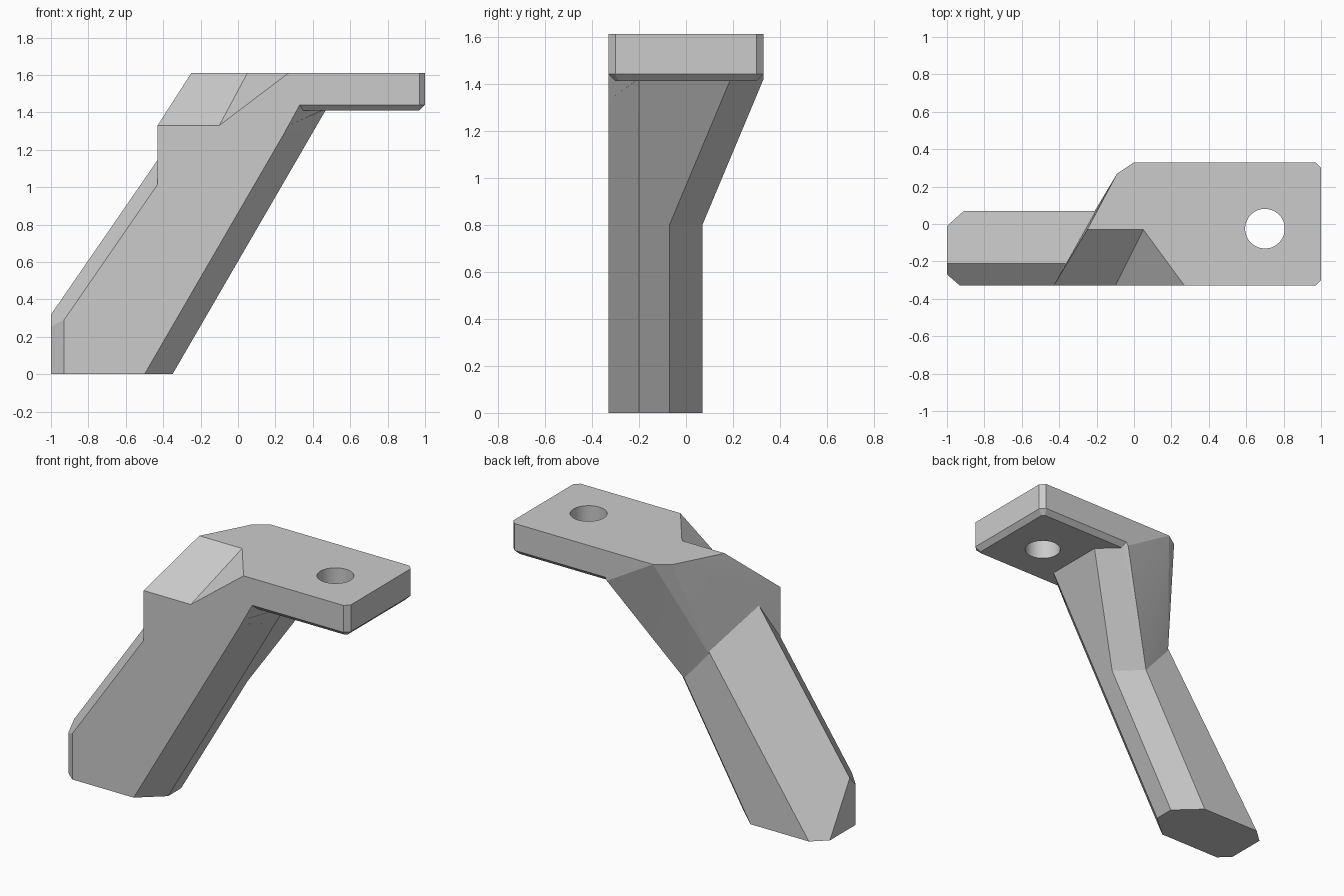
import bpy, bmesh
from mathutils import Vector

cube = bpy.data.objects.get("Cube")
if cube:
    bpy.data.objects.remove(cube, do_unlink=True)

GREY = (0.6, 0.6, 0.6, 1.0)
grey = bpy.data.materials.new("plain_grey")
grey.use_nodes = True
grey.diffuse_color = GREY
grey.node_tree.nodes["Principled BSDF"].inputs["Base Color"].default_value = GREY

FRONT, BACK, TOP = -0.33, 0.33, 1.61


def hull(bm):
    """Replace the contents by their convex hull with merged flat faces."""
    bmesh.ops.delete(bm, geom=bm.edges[:] + bm.faces[:], context='EDGES_FACES') if bm.edges else None
    res = bmesh.ops.convex_hull(bm, input=bm.verts[:])
    loose = [v for v in bm.verts if not v.link_faces]
    bmesh.ops.delete(bm, geom=loose, context='VERTS')
    bmesh.ops.dissolve_limit(bm, angle_limit=0.01, verts=bm.verts[:], edges=bm.edges[:])
    bmesh.ops.recalc_face_normals(bm, faces=bm.faces[:])


def solid(name, points, cuts=()):
    """Convex part from corner points, trimmed by (point, outward normal) planes."""
    bm = bmesh.new()
    for p in points:
        bm.verts.new(p)
    hull(bm)
    for co, no in cuts:
        bmesh.ops.bisect_plane(bm, geom=bm.verts[:] + bm.edges[:] + bm.faces[:],
                               plane_co=co, plane_no=no, clear_outer=True)
        corners = [v.co.copy() for v in bm.verts]
        bm.clear()
        for p in corners:
            bm.verts.new(p)
        hull(bm)
    mesh = bpy.data.meshes.new(name)
    bm.to_mesh(mesh)
    bm.free()
    mesh.materials.append(grey)
    ob = bpy.data.objects.new(name, mesh)
    bpy.context.collection.objects.link(ob)
    return ob


# Leg: leaning prism, its upper side leaning a little more than its underside
LEAN_TOP, LEAN_UNDER = 0.69, 0.58
upper_side = [(-1.13, FRONT), (-1.22, -0.21), (-0.91, 0.07)]
under_side = [(-0.5, FRONT), (-0.35, -0.2), (-0.35, -0.07), (-0.5, 0.07)]


def section(points, lean, z):
    return [(x + lean * z, y, z) for x, y in points]


leg_points = []
for z in (0, 1.3):
    leg_points += section(upper_side, LEAN_TOP, z) + section(under_side, LEAN_UNDER, z)
leg = solid("leg", leg_points, cuts=[
    ((-1, 0, 0), (-1, 0, 0)),
    ((-1, -0.27, 0), (-0.06, -0.07, 0))])

# Shoulder: flares backward from the leg up to the plate
flare = [(x, y + 0.26 * (y > -0.1), z) for x, y, z in section(under_side[1:], LEAN_UNDER, 1.42)]
shoulder = solid("shoulder", section(under_side, LEAN_UNDER, 0.8) + flare + [
    (-0.43, FRONT, 1.0), (-0.43, FRONT, 1.33), (-0.1, FRONT, 1.33), (0.27, FRONT, 1.33),
    (-0.21, 0.07, 1.0), (-0.25, -0.03, TOP), (0.05, -0.03, TOP), (0.4, -0.03, TOP),
    (0.45, BACK, TOP), (0, BACK, TOP), (-0.09, 0.27, TOP)])

# Step wall beside the sloped front cut
step = solid("shoulder_step", [
    (-0.1, FRONT, 1.33), (0.27, FRONT, 1.33), (0.42, -0.2, 1.33), (0.47, -0.2, 1.42),
    (0.33, FRONT, 1.44), (0.27, FRONT, TOP), (0.42, FRONT, TOP),
    (0.05, -0.03, TOP), (0.42, -0.03, TOP), (0.42, -0.03, 1.42)])

# Plate: clipped corners and a bevelled lower rim
plate_points = []
for z, inset in ((TOP, 0), (1.44, 0), (1.41, 0.03)):
    for s in (-1, 1):
        plate_points += [(0.32 + inset, s * (BACK - inset), z),
                         (0.97 - inset / 2, s * (BACK - inset), z),
                         (1 - inset, s * (0.3 - inset / 2), z)]
plate = solid("mounting_plate", plate_points)

# Round bore through the plate
bpy.ops.mesh.primitive_cylinder_add(vertices=48, radius=0.106, depth=1,
                                    location=(0.7, -0.025, 1.5))
bore = bpy.context.object
bore.name = "bore_cutter"
bore.data.materials.append(grey)

# Join everything into one bracket
for other, mode in ((shoulder, 'UNION'), (step, 'UNION'), (plate, 'UNION'), (bore, 'DIFFERENCE')):
    mod = leg.modifiers.new(other.name, 'BOOLEAN')
    mod.object, mod.operation, mod.solver = other, mode, 'EXACT'
    bpy.context.view_layer.objects.active = leg
    bpy.ops.object.modifier_apply(modifier=mod.name)
    bpy.data.objects.remove(other, do_unlink=True)
leg.name = "angled_bracket"

# Smooth only the bore
bpy.ops.object.select_all(action='DESELECT')
leg.select_set(True)
bpy.ops.object.shade_smooth_by_angle(angle=0.2)
